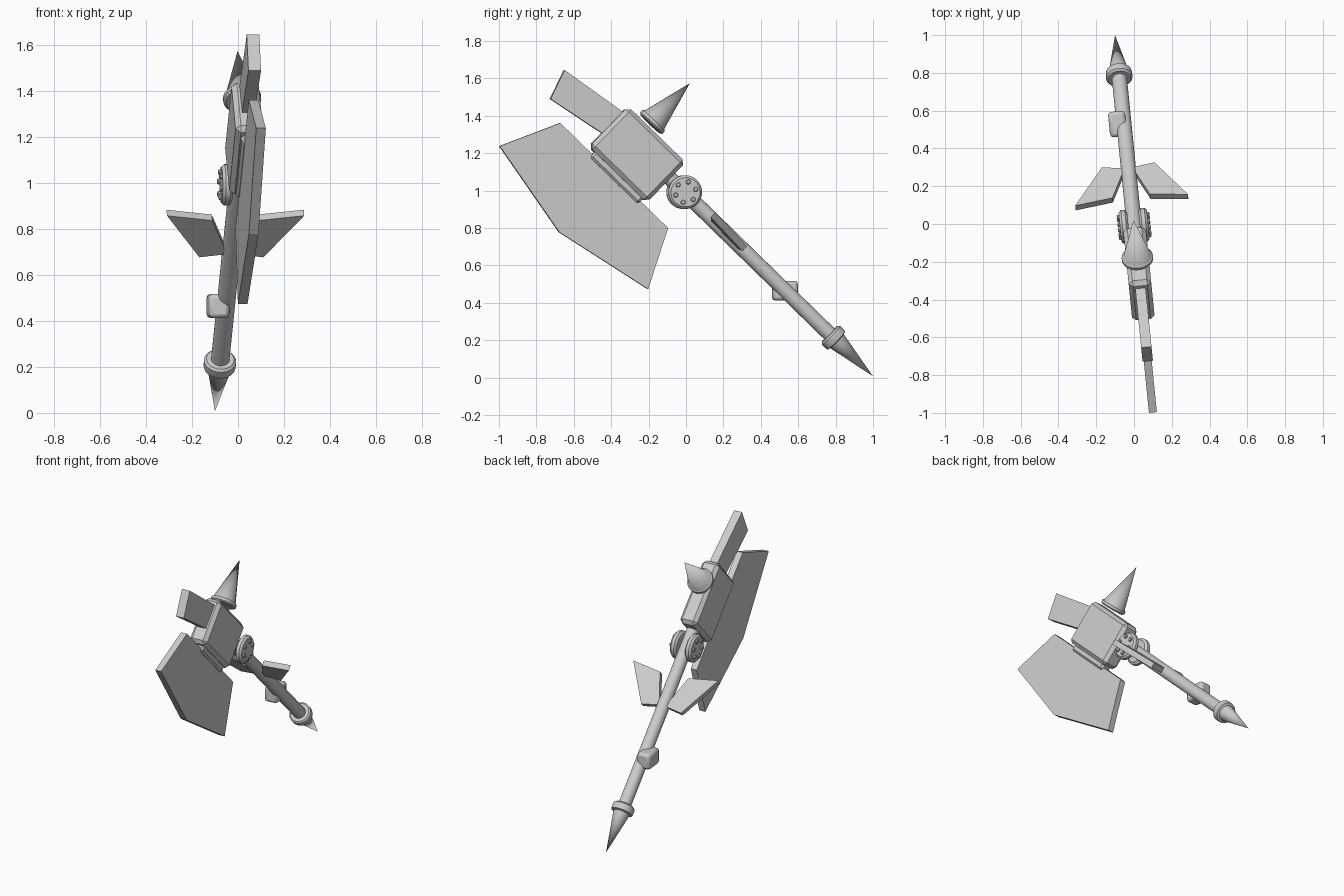
import bpy, bmesh, math
from mathutils import Matrix, Vector

old = bpy.data.objects.get("Cube")
if old:
    bpy.data.objects.remove(old, do_unlink=True)

grey = bpy.data.materials.new("plain grey")
grey.use_nodes = True
colour = (0.6, 0.6, 0.6, 1)
grey.diffuse_color = colour
grey.node_tree.nodes["Principled BSDF"].inputs["Base Color"].default_value = colour

# Upright frame: x = thickness, y = back, z = up
UPRIGHT = Matrix.Rotation(0.1, 4, "Z")
# Shaft frame: z runs up the shaft from the pommel tip, y is square to it
along = Vector((0, -0.7176, 0.6964))
across = Vector((0, 0.6964, 0.7176))
tilt = Matrix((Vector((1, 0, 0)), across, along)).transposed().to_4x4()
SHAFT = UPRIGHT @ Matrix.Translation((0, 1.005, 0.007)) @ tilt


def finish(name, bm, frame, bevel=0.0, segments=1, smooth=True):
    bmesh.ops.recalc_face_normals(bm, faces=bm.faces)
    mesh = bpy.data.meshes.new(name)
    bm.to_mesh(mesh)
    bm.free()
    mesh.transform(frame)
    mesh.materials.append(grey)
    ob = bpy.data.objects.new(name, mesh)
    bpy.context.collection.objects.link(ob)
    if bevel:
        mod = ob.modifiers.new("Bevel", "BEVEL")
        mod.width, mod.segments = bevel, segments
        mod.limit_method, mod.angle_limit = "ANGLE", math.radians(40)
    if smooth:
        bpy.ops.object.select_all(action="DESELECT")
        ob.select_set(True)
        bpy.context.view_layer.objects.active = ob
        bpy.ops.object.shade_smooth_by_angle(angle=math.radians(35))
    return ob


def box(name, centre, size, frame, bevel, segments=1):
    bm = bmesh.new()
    bmesh.ops.create_cube(bm, size=1)
    bmesh.ops.scale(bm, vec=size, verts=bm.verts)
    bmesh.ops.translate(bm, vec=centre, verts=bm.verts)
    return finish(name, bm, frame, bevel, segments, smooth=segments > 1)


def plate(name, outline, thickness, frame, axis):
    """Flat outline thickened evenly along axis 0 or 1."""
    bm = bmesh.new()
    shift = Vector((0, 0, 0))
    shift[axis] = thickness
    verts = []
    for a, b in outline:
        co = [a, b]
        co.insert(axis, -thickness / 2)
        verts.append(bm.verts.new(co))
    face = bm.faces.new(verts)
    new = bmesh.ops.extrude_face_region(bm, geom=[face], use_keep_orig=True)
    moved = [v for v in new["geom"] if isinstance(v, bmesh.types.BMVert)]
    bmesh.ops.translate(bm, vec=shift, verts=moved)
    return finish(name, bm, frame, smooth=False)


def lathe(name, profile, frame, steps=32):
    """Spin (radius, height) points round the local z axis."""
    bm = bmesh.new()
    verts = [bm.verts.new((r, 0, h)) for r, h in profile]
    edges = [bm.edges.new(pair) for pair in zip(verts, verts[1:])]
    bmesh.ops.spin(bm, geom=verts + edges, cent=(0, 0, 0), axis=(0, 0, 1),
                   angle=math.tau, steps=steps, use_duplicate=False)
    bmesh.ops.remove_doubles(bm, verts=bm.verts, dist=0.0002)
    return finish(name, bm, frame)


# Shaft and pommel spike
lathe("shaft", [(0, 0.28), (0.04, 0.28), (0.04, 1.55), (0, 1.55)], SHAFT)
lathe("pommel_spike", [(0, 0), (0.052, 0.27), (0.068, 0.275), (0.07, 0.285),
                       (0.07, 0.315), (0.06, 0.325), (0, 0.325)], SHAFT)

# Grip block on one side of the shaft
box("grip_block", (-0.034, 0.535, 0.465), (0.09, 0.135, 0.105), UPRIGHT, 0.018, 2)

# Head block, blade mount, blade and rear plate
box("head_block", (0, -0.033, 1.737), (0.12, 0.3, 0.43), SHAFT, 0.022, 1)
box("blade_mount", (0, -0.19, 1.73), (0.07, 0.06, 0.36), SHAFT, 0.012, 1)
plate("blade", [(-0.677, 1.361), (-1.003, 1.238), (-0.683, 0.778),
                (-0.205, 0.473), (-0.098, 0.80)], 0.042, UPRIGHT, 0)
plate("rear_plate", [(-0.655, 1.645), (-0.73, 1.49), (-0.45, 1.305),
                     (-0.34, 1.42)], 0.055, UPRIGHT, 0)

# Spike standing off the back of the head
spike_frame = SHAFT @ Matrix.Translation((0, 0.134, 1.798)) @ Matrix.Rotation(-math.pi / 2, 4, "X")
lathe("head_spike", [(0, 0), (0.072, 0), (0.083, 0.008), (0.083, 0.024),
                     (0.072, 0.034), (0, 0.305)], spike_frame)

# Mirrored hinge discs with bolts, and side fins
for side, label in ((1, "left"), (-1, "right")):
    hinge = SHAFT @ Matrix.Translation((0, 0, 1.414)) @ Matrix.Rotation(side * math.pi / 2, 4, "Y")
    lathe(label + "_hinge_disc", [(0, 0.03), (0.075, 0.03), (0.09, 0.042),
                                  (0.09, 0.062), (0.078, 0.075), (0, 0.075)], hinge)
    for i in range(6):
        spot = Matrix.Rotation(i * math.tau / 6, 4, "Z") @ Matrix.Translation((0.056, 0, 0))
        lathe(f"{label}_bolt_{i + 1}", [(0, 0.07), (0.013, 0.07), (0.013, 0.083),
                                        (0.009, 0.087), (0, 0.087)], hinge @ spot, 10)
    fin = [(0.02, 1.0), (0.14, 0.98), (0.30, 1.24), (0.10, 1.21)]
    plate(label + "_fin", [(side * w, s) for w, s in fin], 0.036, SHAFT, 1)
